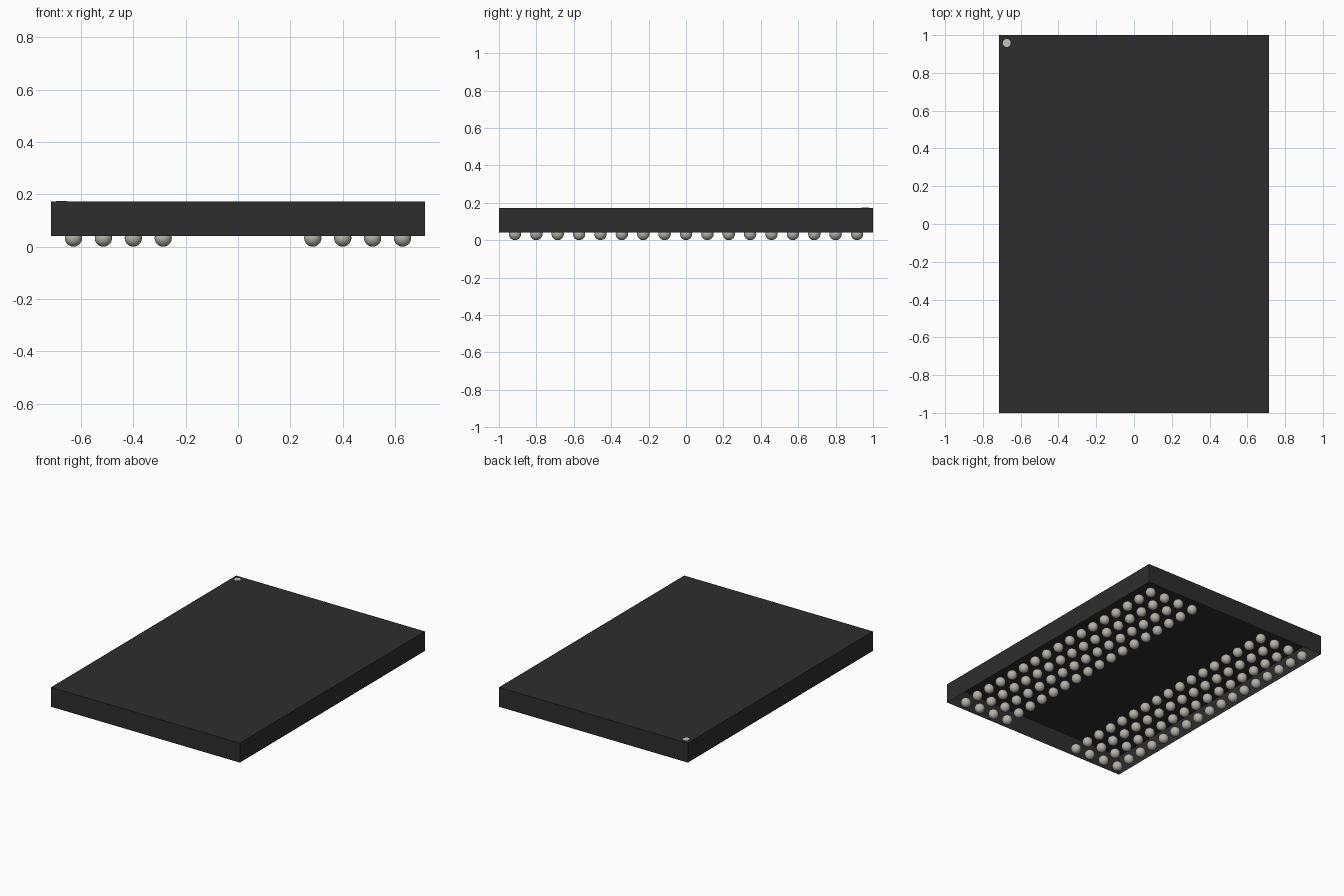
import bpy
import bmesh
from mathutils import Matrix

default = bpy.data.objects.get("Cube")
if default:
    bpy.data.objects.remove(default, do_unlink=True)


def material(name, color):
    mat = bpy.data.materials.new(name)
    mat.use_nodes = True
    mat.diffuse_color = (*color, 1)
    bsdf = mat.node_tree.nodes["Principled BSDF"]
    bsdf.inputs["Base Color"].default_value = (*color, 1)
    bsdf.inputs["Roughness"].default_value = 0.6
    return mat


def add_object(name, bm, mat, smooth=False):
    mesh = bpy.data.meshes.new(name)
    for face in bm.faces:
        face.smooth = smooth
    bm.to_mesh(mesh)
    bm.free()
    mesh.materials.append(mat)
    obj = bpy.data.objects.new(name, mesh)
    bpy.context.collection.objects.link(obj)
    return obj


black = material("black_plastic", (0.027, 0.027, 0.027))
solder = material("solder_grey", (0.46, 0.45, 0.40))
marker = material("marker_grey", (0.55, 0.55, 0.50))

WIDTH, LENGTH = 1.428, 2.0
BASE, TOP = 0.04, 0.173
PITCH, RADIUS = 0.1143, 0.033

# Package body: a thin shell, open underneath
bm = bmesh.new()
bmesh.ops.create_cube(bm, size=1)
bmesh.ops.scale(bm, vec=(WIDTH, LENGTH, TOP - BASE), verts=bm.verts)
bmesh.ops.translate(bm, vec=(0, 0, (TOP + BASE) / 2), verts=bm.verts)
bm.normal_update()
underside = [f for f in bm.faces if f.normal.z < -0.5]
bmesh.ops.delete(bm, geom=underside, context="FACES_ONLY")
add_object("package_body", bm, black)

# Solder balls: two mirrored banks of four columns
bm = bmesh.new()
for side in (-1, 1):
    for column in range(4):
        for row in range(-8, 9):
            x = side * PITCH * (2.5 + column)
            bmesh.ops.create_uvsphere(
                bm, u_segments=20, v_segments=12, radius=RADIUS,
                matrix=Matrix.Translation((x, row * PITCH, RADIUS)))
add_object("solder_balls", bm, solder, smooth=True)

# Corner marker dot on the top face
bm = bmesh.new()
bmesh.ops.create_cone(
    bm, cap_ends=True, segments=24, radius1=0.021, radius2=0.021, depth=0.002,
    matrix=Matrix.Translation((-0.674, 0.958, TOP + 0.0005)))
add_object("corner_marker", bm, marker)
